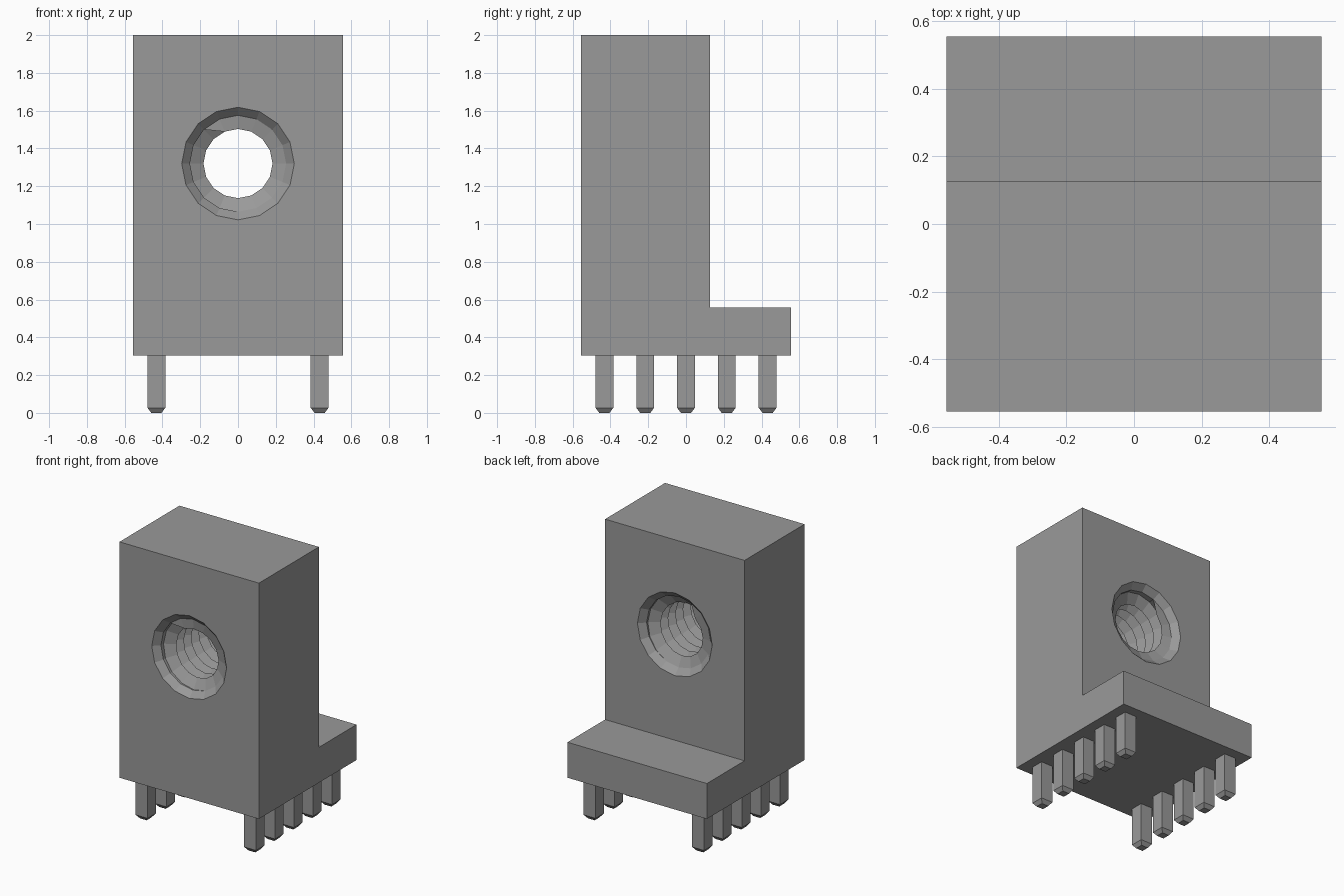
import bpy, bmesh
from math import sin, cos, pi

cube = bpy.data.objects.get("Cube")
if cube:
    bpy.data.objects.remove(cube, do_unlink=True)

GREY = (0.32, 0.32, 0.32, 1)
metal = bpy.data.materials.new("grey_metal")
metal.use_nodes = True
metal.diffuse_color = GREY
metal.node_tree.nodes["Principled BSDF"].inputs["Base Color"].default_value = GREY

HALF = 0.555
FRONT, BACK = -HALF, 0.127
BASE, LEDGE, TOP = 0.303, 0.558, 2.0
HOLE_Z, SIDES = 1.32, 16
MOUTH, ROOT, CREST = 0.298, 0.255, 0.183
CHAMFER, PITCH = 0.043, 0.085


def finish(bm, name):
    bmesh.ops.remove_doubles(bm, verts=bm.verts, dist=0.0001)
    bmesh.ops.recalc_face_normals(bm, faces=bm.faces)
    mesh = bpy.data.meshes.new(name)
    bm.to_mesh(mesh)
    bm.free()
    mesh.materials.append(metal)
    obj = bpy.data.objects.new(name, mesh)
    bpy.context.collection.objects.link(obj)
    return obj


def bore_point(bm, i, radius, y):
    t = 2 * pi * i / SIDES
    return bm.verts.new((radius * sin(t), y, HOLE_Z + radius * cos(t)))


def ring(bm, radius, y):
    return [bore_point(bm, i, radius, y) for i in range(SIDES)]


def loop_edges(bm, verts):
    return [bm.edges.get(pair) or bm.edges.new(pair)
            for pair in zip(verts, verts[1:] + verts[:1])]


# L-shaped block, its front and upper back walls pierced by the bore
bm = bmesh.new()
profile = [(FRONT, BASE), (HALF, BASE), (HALF, LEDGE),
           (BACK, LEDGE), (BACK, TOP), (FRONT, TOP)]
right, left = ([bm.verts.new((x, y, z)) for y, z in profile] for x in (-HALF, HALF))
bm.faces.new(right)
bm.faces.new(left)
mouths = {5: ring(bm, MOUTH, FRONT), 3: ring(bm, MOUTH, BACK)}
for k in range(len(profile)):
    n = (k + 1) % len(profile)
    wall = [right[k], right[n], left[n], left[k]]
    if k in mouths:
        edges = loop_edges(bm, wall) + loop_edges(bm, mouths[k])
        bmesh.ops.triangle_fill(bm, edges=edges, use_beauty=True)
    else:
        bm.faces.new(wall)

# Chamfers at both ends of the bore
y_start, y_end = FRONT + CHAMFER, BACK - CHAMFER
for k, y in ((5, y_start), (3, y_end)):
    outer, inner = mouths[k], ring(bm, ROOT, y)
    for i in range(SIDES):
        n = (i + 1) % SIDES
        bm.faces.new((outer[i], outer[n], inner[n], inner[i]))

# Sharp V thread: helical rows alternate crest and root, ends run out on the rings
turns = int((y_end - y_start) / PITCH) + 2
rows = []
for j in range(-3, 2 * turns + 1):
    row = []
    for i in range(SIDES + 1):
        y = y_start + 0.008 + PITCH * (i / SIDES + j / 2)
        inside = y_start < y < y_end
        radius = CREST if inside and j % 2 == 0 else ROOT
        row.append(bore_point(bm, i, radius, min(max(y, y_start), y_end)))
    rows.append(row)
for a, b in zip(rows, rows[1:]):
    for i in range(SIDES):
        bm.faces.new((a[i], a[i + 1], b[i + 1], b[i]))
finish(bm, "threaded_block")


# Square pins with tapered tips, five along each side
def pin(name, x, y):
    bm = bmesh.new()
    levels = []
    for half, z in ((0.027, 0), (0.047, 0.027), (0.047, BASE)):
        corners = ((-half, -half), (half, -half), (half, half), (-half, half))
        levels.append([bm.verts.new((x + u, y + v, z)) for u, v in corners])
    bm.faces.new(levels[0])
    bm.faces.new(levels[-1])
    for low, high in zip(levels, levels[1:]):
        for i in range(4):
            n = (i + 1) % 4
            bm.faces.new((low[i], low[n], high[n], high[i]))
    finish(bm, name)


for side, x in (("right", -0.432), ("left", 0.432)):
    for k in range(5):
        pin(f"{side}_pin_{k + 1}", x, 0.216 * (k - 2))
